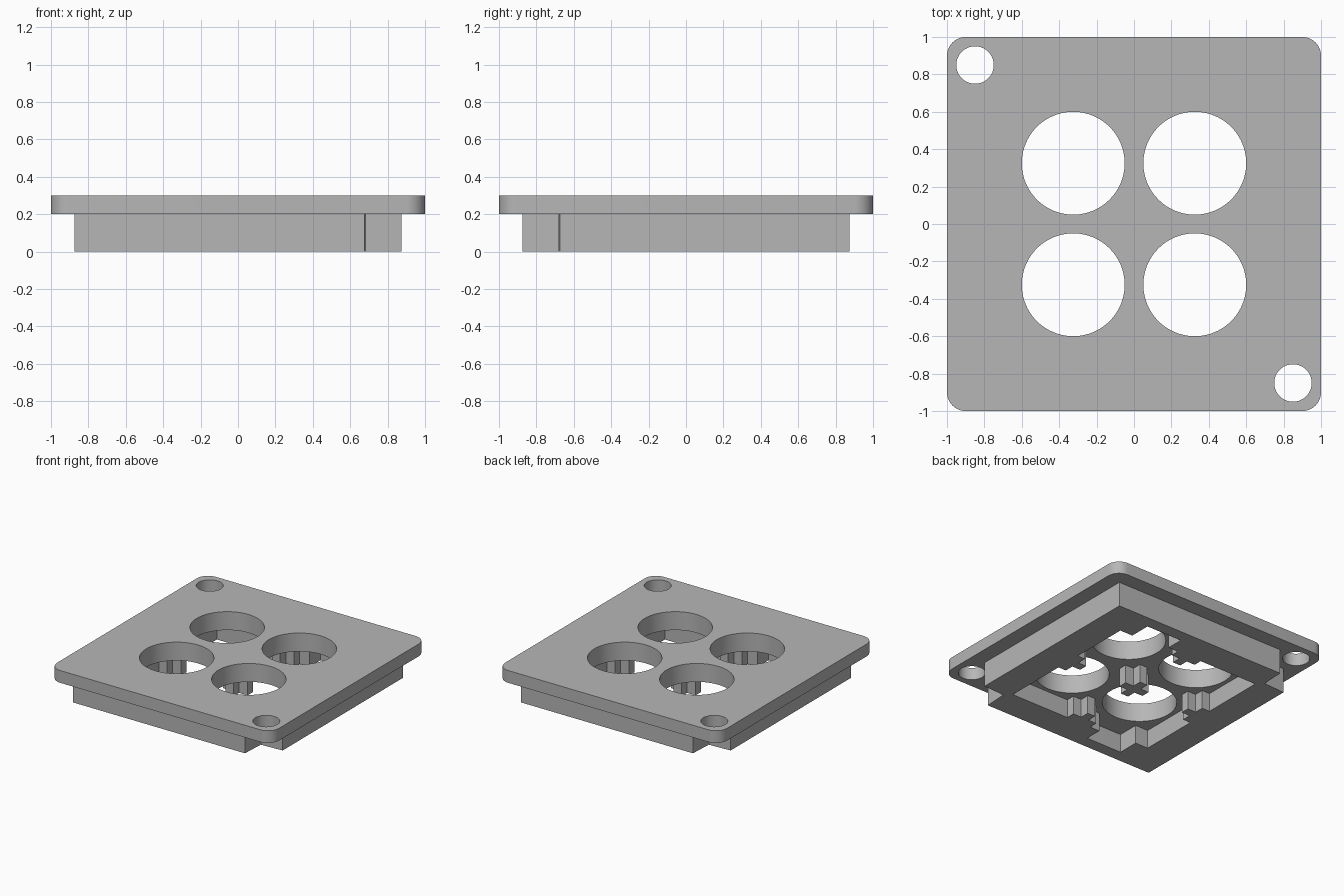
import bpy, bmesh, math

cube = bpy.data.objects.get("Cube")
if cube:
    bpy.data.objects.remove(cube, do_unlink=True)

grey = bpy.data.materials.new("plain grey")
grey.use_nodes = True
colour = (0.47, 0.47, 0.47, 1)
grey.diffuse_color = colour
grey.node_tree.nodes["Principled BSDF"].inputs["Base Color"].default_value = colour


def prism(name, outline, low, high, cutter=False):
    """Extrude a counter-clockwise outline between two heights."""
    bm = bmesh.new()
    base = bm.faces.new([bm.verts.new((x, y, low)) for x, y in outline])
    top = bmesh.ops.extrude_face_region(bm, geom=[base])["geom"]
    moved = [v for v in top if isinstance(v, bmesh.types.BMVert)]
    bmesh.ops.translate(bm, verts=moved, vec=(0, 0, high - low))
    bmesh.ops.recalc_face_normals(bm, faces=bm.faces)
    mesh = bpy.data.meshes.new(name)
    bm.to_mesh(mesh)
    bm.free()
    mesh.materials.append(grey)
    obj = bpy.data.objects.new(name, mesh)
    bpy.context.collection.objects.link(obj)
    obj.hide_render = cutter
    return obj


def arc(cx, cy, r, start, end, steps):
    angles = [math.radians(start + (end - start) * i / steps) for i in range(steps + 1)]
    return [(cx + r * math.cos(a), cy + r * math.sin(a)) for a in angles]


def rect(x0, y0, x1, y1):
    return [(x0, y0), (x1, y0), (x1, y1), (x0, y1)]


def plus(cx, cy, arm, half):
    pts = [(arm, -half), (arm, half), (half, half)]
    out = []
    for k in range(4):
        c, s = round(math.cos(k * math.pi / 2)), round(math.sin(k * math.pi / 2))
        out += [(cx + c * x - s * y, cy + s * x + c * y) for x, y in pts]
    return out


def combine(target, other, operation):
    """Apply a boolean and remove the helper."""
    mod = target.modifiers.new(operation.lower(), "BOOLEAN")
    mod.operation = operation
    mod.solver = "EXACT"
    mod.object = other
    bpy.context.view_layer.objects.active = target
    bpy.ops.object.modifier_apply(modifier=mod.name)
    bpy.data.objects.remove(other, do_unlink=True)


# Rounded top plate
corners = []
for k, (sx, sy) in enumerate([(1, 1), (-1, 1), (-1, -1), (1, -1)]):
    corners += arc(sx * 0.9, sy * 0.9, 0.1, k * 90, k * 90 + 90, 10)
bezel = prism("bezel", corners, 0.2, 0.3)

# Lower frame, notched beside the two mounting holes
half_frame = [(-0.875, -0.875), (0.675, -0.875), (0.685, -0.685), (0.875, -0.675)]
frame = prism("frame", half_frame + [(-x, -y) for x, y in half_frame], 0, 0.2)
combine(bezel, frame, "UNION")

# Underside pocket with a locating recess on opposite sides
combine(bezel, prism("pocket", rect(-0.635, -0.635, 0.635, 0.635), -0.1, 0.15, True), "DIFFERENCE")
for s in (-1, 1):
    slot = rect(*sorted((s * 0.2, s * 0.52))[:1], min(s * 0.6, s * 0.775),
                max(s * 0.2, s * 0.52), max(s * 0.6, s * 0.775))
    combine(bezel, prism("recess", slot, -0.1, 0.15, True), "DIFFERENCE")

# Corner blocks narrow the pocket ends
for s in (-1, 1):
    block = rect(min(s * 0.52, s * 0.7), min(s * 0.6, s * 0.7),
                 max(s * 0.52, s * 0.7), max(s * 0.6, s * 0.7))
    combine(bezel, prism("corner_block", block, 0, 0.18), "UNION")

# Cross posts at the centre and against each wall
for x, y in [(0, 0), (0.6, 0), (-0.6, 0), (0, 0.6), (0, -0.6)]:
    combine(bezel, prism("cross_post", plus(x, y, 0.11, 0.035), 0, 0.18), "UNION")

# Four large openings and two mounting holes
holes = [(x, y, 0.275) for x in (-0.325, 0.325) for y in (-0.325, 0.325)]
holes += [(-0.85, 0.85, 0.1), (0.85, -0.85, 0.1)]
for x, y, r in holes:
    ring = arc(x, y, r, 0, 360, 64)[:-1]
    combine(bezel, prism("hole", ring, -0.1, 0.4, True), "DIFFERENCE")

# Smooth curved walls, crisp edges
bpy.ops.object.select_all(action="DESELECT")
bezel.select_set(True)
bpy.context.view_layer.objects.active = bezel
bpy.ops.object.shade_smooth_by_angle(angle=math.radians(30))
